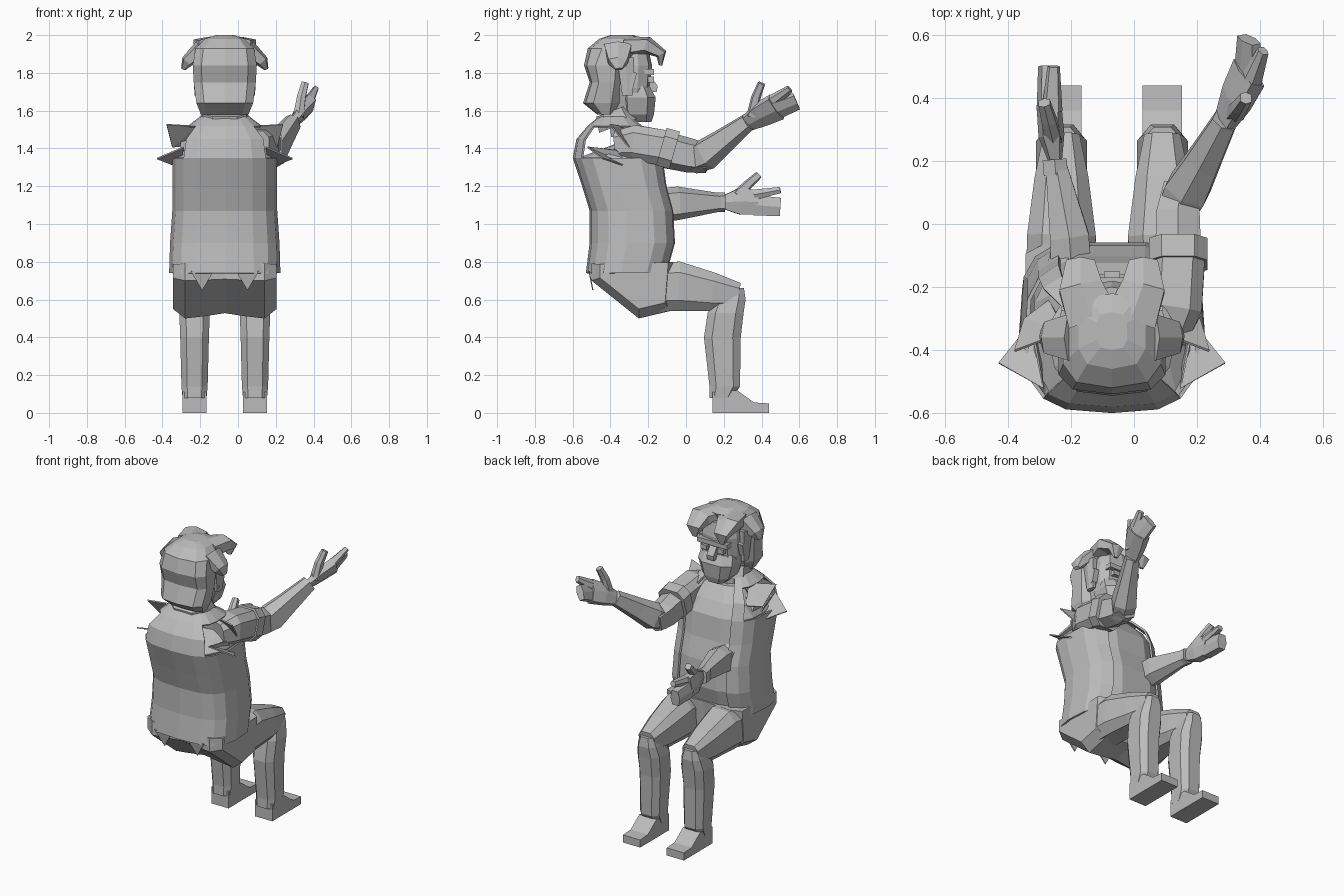
import bpy, bmesh
from math import cos, sin, pi, radians, copysign
from mathutils import Vector

cube = bpy.data.objects.get("Cube")
if cube:
    bpy.data.objects.remove(cube, do_unlink=True)

grey = bpy.data.materials.new("plain_grey")
grey.use_nodes = True
grey.diffuse_color = (.5, .5, .5, 1)
grey.node_tree.nodes["Principled BSDF"].inputs["Base Color"].default_value = grey.diffuse_color

MID = -.07  # body centre line
SIDES = (("left", 1), ("right", -1))
UPRIGHT = Vector((0, 0, 1))
ACROSS = Vector((1, 0, 0))
ALONG = Vector((0, 1, 0))


def build(name, verts, faces, thickness=0):
    mesh = bpy.data.meshes.new(name)
    mesh.from_pydata([tuple(v) for v in verts], [], faces)
    bm = bmesh.new()
    bm.from_mesh(mesh)
    bmesh.ops.recalc_face_normals(bm, faces=bm.faces)
    bm.to_mesh(mesh)
    bm.free()
    mesh.materials.append(grey)
    obj = bpy.data.objects.new(name, mesh)
    bpy.context.collection.objects.link(obj)
    if thickness:
        modifier = obj.modifiers.new("thickness", "SOLIDIFY")
        modifier.thickness = thickness


def loft(name, rings):
    """Closed skin through rings of equal length."""
    n = len(rings[0])
    verts = [point for ring in rings for point in ring]
    faces = [(row + i, row + (i + 1) % n, row + n + (i + 1) % n, row + n + i)
             for row in range(0, len(verts) - n, n) for i in range(n)]
    faces += [tuple(range(n)), tuple(range(len(verts) - n, len(verts)))]
    build(name, verts, faces)


def around(n):
    return [2 * pi * (i + .5) / n for i in range(n)]


def rounded(angle, power=.65):
    """Point on a unit square with rounded corners."""
    c, s = cos(angle), sin(angle)
    return copysign(abs(c) ** power, c), copysign(abs(s) ** power, s)


def outline(centre, u, v, angles):
    return [centre + u * a + v * b for a, b in map(rounded, angles)]


def level(x, z, half_width, back, front, angles):
    centre = Vector((x, (back + front) / 2, z))
    return outline(centre, ACROSS * half_width, ALONG * (front - back) / 2, angles)


def stack(name, levels, n=10, x=MID):
    """Loft through (height, half width, back, front) levels."""
    loft(name, [level(x, *item, around(n)) for item in levels])


def tube(name, points, radii, flat=1, wide=ACROSS, n=6):
    """Limb along points; flat scales the depth against the width."""
    points = [Vector(p) for p in points]
    rings = []
    for i, (point, radius) in enumerate(zip(points, radii)):
        ahead = (points[min(i + 1, len(points) - 1)] - points[max(i - 1, 0)]).normalized()
        u = (wide - ahead * wide.dot(ahead)).normalized()
        rings.append(outline(point, u * radius, ahead.cross(u) * radius * flat, around(n)))
    loft(name, rings)


def prism(name, profile, x, half_width):
    loft(name, [[(x + s * half_width, y, z) for y, z in profile] for label, s in SIDES])


# Vest: open at the front, armholes left out at the sides
vest = [(.74, .295, -.53, -.09), (.9, .29, -.51, -.045), (1.07, .278, -.51, -.055),
        (1.2, .278, -.55, -.09), (1.35, .278, -.6, -.11), (1.45, .26, -.58, -.15),
        (1.52, .195, -.52, -.22), (1.57, .13, -.46, -.29)]
columns = 14
opening = 28
sweep = 360 - 2 * opening
arc = [radians(90 + opening + sweep * i / columns) for i in range(columns + 1)]
verts = [point for item in vest for point in level(MID, *item, arc)]
faces = []
for row, item in enumerate(vest[:-1]):
    for i in range(columns):
        at_side = abs(cos((arc[i] + arc[i + 1]) / 2)) > .7
        if not (at_side and 1.3 < item[0] < 1.5):
            a = row * len(arc) + i
            faces.append((a, a + 1, a + len(arc) + 1, a + len(arc)))
build("vest", verts, faces, .012)

# Shirt: follows the vest inside, then narrows to the collar
inset = .025
shirt = [(z, half - inset, back + inset, front - inset / 3) for z, half, back, front in vest[:5]]
stack("shirt", shirt + [(1.43, .2, -.36, -.17), (1.51, .1, -.38, -.24)], 12)

# Flared shoulder flaps and ragged hem
for side, s in SIDES:
    lower = [(.22, -.52, 1.41), (.36, -.44, 1.35), (.24, -.29, 1.3), (.25, -.37, 1.39)]
    upper = [(.15, -.34, 1.52), (.31, -.4, 1.53), (.28, -.3, 1.41), (.2, -.24, 1.42)]
    for part, flap in (("lower", lower), ("upper", upper)):
        corners = [(MID + s * x, y, z) for x, y, z in flap]
        build(part + "_shoulder_flap_" + side, corners, [(0, 1, 2), (0, 2, 3)], .008)
    x = MID + s * .12
    build("hem_tatter_" + side, [(x - .06, -.51, .75), (x + .06, -.51, .75), (x, -.49, .65)],
          [(0, 1, 2)], .006)

# Seat of the trousers, pinched along the middle seam and at both ends
seat = [(-.5, .79), (-.5, .7), (-.25, .5), (-.08, .54), (-.06, .8)]
slices = []
for x, k in ((-.275, .82), (-.21, 1), (-.11, .96), (0, .9), (.11, .96), (.21, 1), (.275, .82)):
    slices.append([(MID + x, -.25 + (y + .25) * k, .78 + (z - .78) * k) for y, z in seat])
loft("trouser_seat", slices)

# Legs and shoes
shoe = [(.14, 0), (.44, 0), (.44, .05), (.36, .055), (.27, .12), (.14, .11)]
shin = [(.08, .067, .12, .25), (.14, .073, .12, .29), (.4, .08, .09, .295),
        (.53, .085, .11, .31), (.6, .07, .14, .32), (.66, .05, .2, .31)]
for side, s in SIDES:
    x = MID + s * .16
    tube("thigh_" + side, [(x + s * .01, -.25, .66), (x, -.04, .67), (x, .14, .64), (x, .28, .62)],
         (.11, .115, .09, .06), 1.2, n=8)
    stack("shin_" + side, shin, 8, x)
    prism("shoe_" + side, shoe, x, .063)

# Raised arm with rolled sleeve
tube("left_sleeve", [(.1, -.36, 1.42), (.13, -.27, 1.43), (.14, -.1, 1.4)], (.07, .09, .09), 1.1, n=8)
tube("left_sleeve_cuff", [(.14, -.13, 1.41), (.14, -.06, 1.39)], (.098, .098), 1.1, n=8)
tube("left_upper_arm", [(.14, -.1, 1.39), (.14, .03, 1.36), (.15, .12, 1.34)], (.08, .075, .06), 1.2)
tube("left_forearm", [(.13, .03, 1.33), (.17, .11, 1.37), (.22, .2, 1.44), (.29, .33, 1.54)],
     (.06, .075, .06, .042), 1.15, Vector((1, -.5, 0)))

# Raised hand
spread = Vector((.5, -.2, .8))
tube("left_palm", [(.285, .32, 1.53), (.325, .4, 1.58), (.365, .48, 1.62)],
     (.045, .07, .078), .5, spread)
tube("left_index_finger", [(.375, .46, 1.65), (.41, .55, 1.715)], (.035, .02), .8, spread)
tube("left_fingers", [(.36, .46, 1.6), (.365, .585, 1.65)], (.058, .05), .5, spread)
tube("left_thumb", [(.32, .35, 1.57), (.335, .37, 1.67), (.355, .4, 1.745)], (.03, .025, .02))

# Lowered arm reaching forward
tube("right_upper_arm", [(-.24, -.34, 1.42), (-.22, -.22, 1.2), (-.2, -.12, 1.1)], (.07, .075, .07))
tube("right_forearm", [(-.2, -.12, 1.1), (-.205, -.04, 1.11), (-.25, .2, 1.115)],
     (.07, .068, .035), 1.3)
tube("right_wrist_band", [(-.248, .155, 1.115), (-.252, .205, 1.115)], (.042, .042), 1.25)

# Lowered hand
tube("right_palm", [(-.25, .2, 1.115), (-.262, .28, 1.12), (-.27, .38, 1.115)],
     (.04, .075, .072), .55, UPRIGHT)
tube("right_index_finger", [(-.26, .36, 1.155), (-.255, .5, 1.18)], (.03, .018), 1.1, UPRIGHT)
tube("right_fingers", [(-.27, .36, 1.1), (-.27, .5, 1.09)], (.06, .053), .65, UPRIGHT)
tube("right_thumb", [(-.255, .27, 1.15), (-.27, .33, 1.21), (-.285, .385, 1.26)], (.03, .025, .02))

# Neck and collar
stack("neck", [(1.46, .08, -.4, -.26), (1.66, .07, -.42, -.28)], 8)
tube("collar", [(MID, -.36, 1.52), (MID, -.39, 1.6)], (.14, .12), .8, n=8)

# Head and beard
stack("head", [(1.6, .1, -.42, -.21), (1.72, .13, -.44, -.19),
               (1.84, .13, -.45, -.18), (1.93, .11, -.43, -.2)])
stack("beard", [(1.54, .06, -.3, -.18), (1.58, .1, -.35, -.165),
                (1.67, .13, -.36, -.155), (1.73, .12, -.34, -.19)], 8)

# Face details
prism("nose", [(-.2, 1.8), (-.15, 1.73), (-.155, 1.7), (-.2, 1.7)], MID, .025)
prism("brow_band", [(-.22, 1.79), (-.17, 1.79), (-.17, 1.82), (-.22, 1.82)], MID, .11)
for side, s in SIDES:
    prism("eye_" + side, [(-.2, 1.75), (-.17, 1.75), (-.17, 1.78), (-.2, 1.78)], MID + s * .06, .022)
    prism("ear_" + side, [(-.33, 1.7), (-.28, 1.72), (-.26, 1.8), (-.32, 1.81)], MID + s * .14, .02)

# Hair: full back and crown, swept fringe, side tufts and sideburns
stack("hair_back", [(1.58, .13, -.47, -.38), (1.64, .155, -.545, -.34), (1.75, .17, -.51, -.33),
                    (1.84, .175, -.54, -.31), (1.93, .16, -.52, -.24), (1.98, .11, -.46, -.22),
                    (2, .05, -.4, -.28)])
for side, s in SIDES:
    x = MID + s * .1
    tube("fringe_" + side, [(x - s * .04, -.3, 1.94), (x, -.2, 1.945), (x, -.13, 1.9), (x, -.135, 1.84)],
         (.09, .075, .05, .015), .6)
    x = MID + s * .2
    tube("side_tuft_" + side, [(x - s * .08, -.36, 1.93), (x, -.36, 1.86), (x + s * .02, -.355, 1.82)],
         (.08, .055, .02), .6, ALONG)
    x = MID + s * .145
    tube("sideburn_" + side, [(x, -.32, 1.88), (x, -.31, 1.68)], (.05, .03), .5, ALONG)
